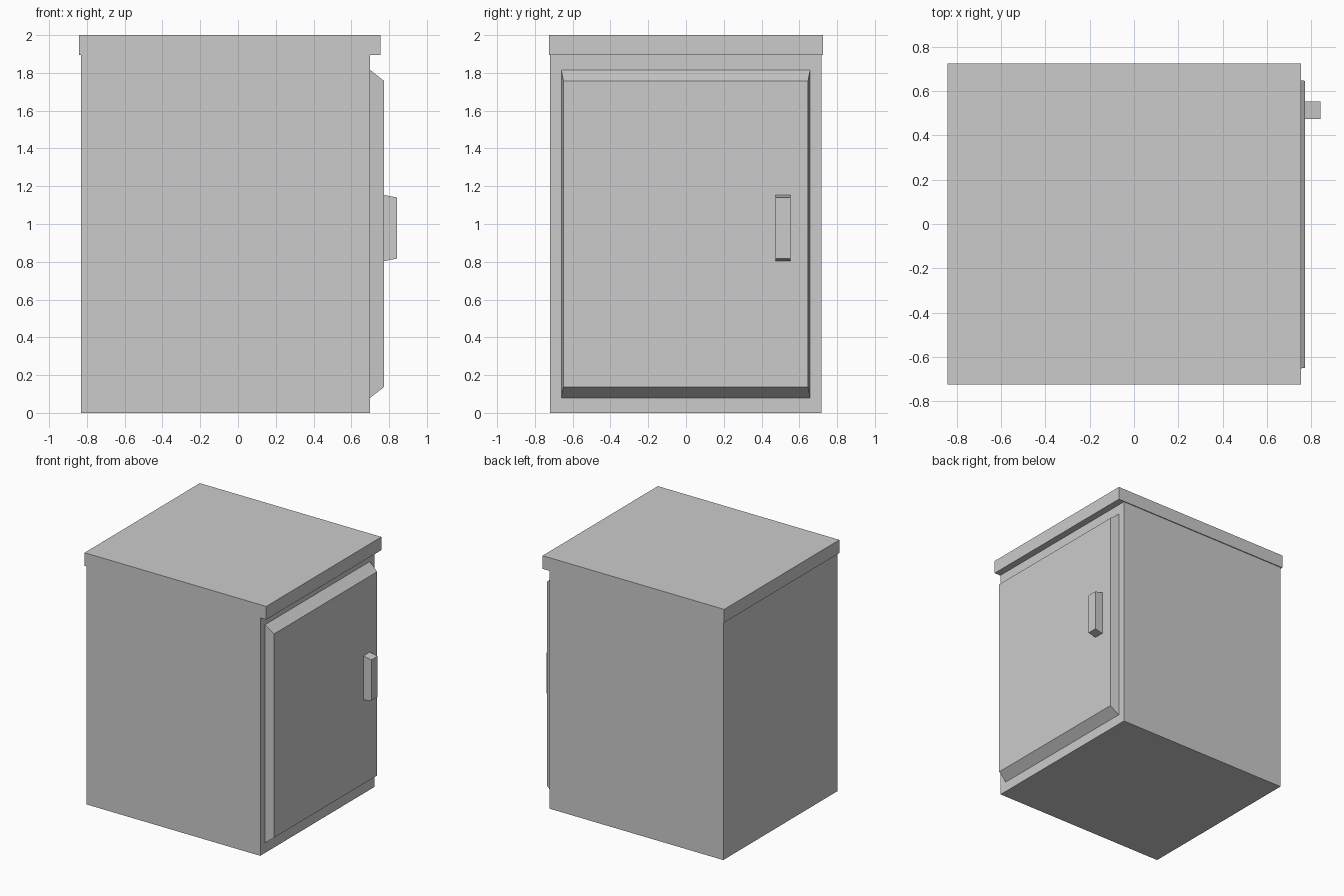
import bpy, bmesh

if "Cube" in bpy.data.objects:
    bpy.data.objects.remove(bpy.data.objects["Cube"])


def slab(name, x0, x1, y, z, inset_y=0.0, inset_z=0.0):
    """Box from x0 to x1 whose +x face is inset, giving chamfered sides."""
    bm = bmesh.new()
    bmesh.ops.create_cube(bm, size=1)
    for v in bm.verts:
        outer = v.co.x > 0
        sy, sz = (1 if v.co.y > 0 else -1), (1 if v.co.z > 0 else -1)
        v.co.x = x1 if outer else x0
        v.co.y = y[sy > 0] - (sy * inset_y if outer else 0)
        v.co.z = z[sz > 0] - (sz * inset_z if outer else 0)
    mesh = bpy.data.meshes.new(name)
    bm.to_mesh(mesh)
    bm.free()
    obj = bpy.data.objects.new(name, mesh)
    bpy.context.collection.objects.link(obj)
    return obj


# Cabinet body and overhanging top
slab("cabinet_body", -0.83, 0.70, (-0.72, 0.717), (0.0, 1.895))
slab("cabinet_top", -0.843, 0.755, (-0.724, 0.724), (1.895, 2.0))

# Chamfered door and its handle on the +x side
slab("door", 0.70, 0.773, (-0.66, 0.657), (0.08, 1.815), 0.011, 0.057)
slab("door_handle", 0.773, 0.842, (0.473, 0.553), (0.803, 1.154), 0.0, 0.014)
